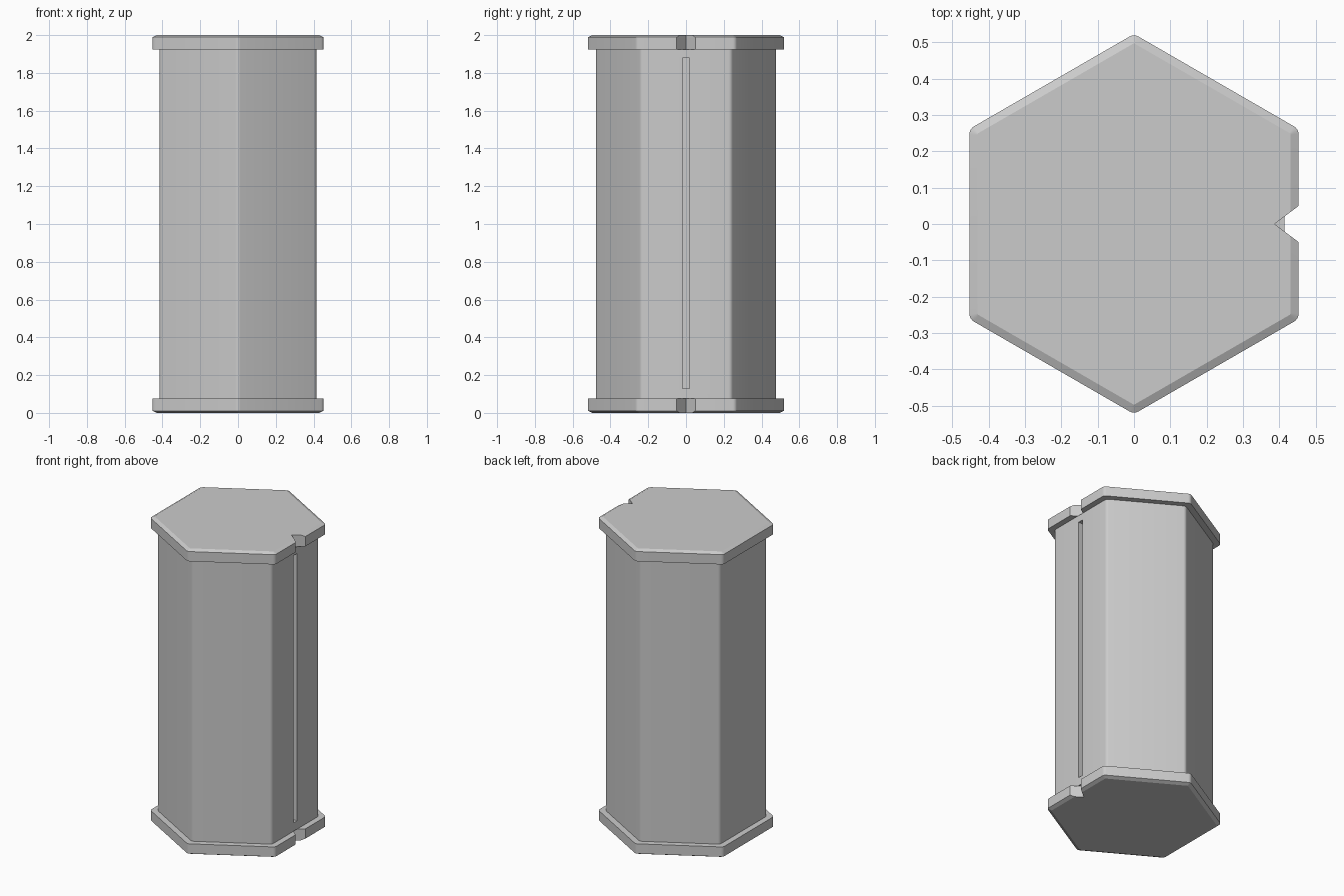
import bpy, bmesh
from math import radians, cos, sin, pi

cube = bpy.data.objects.get("Cube")
if cube:
    bpy.data.objects.remove(cube, do_unlink=True)

grey = bpy.data.materials.new("plain grey")
grey.use_nodes = True
COLOUR = (0.6, 0.6, 0.6, 1)
grey.diffuse_color = COLOUR
grey.node_tree.nodes["Principled BSDF"].inputs["Base Color"].default_value = COLOUR


def rounded_hexagon(apothem, radius, steps=4):
    """Outline with points on the y axis and small rounded corners."""
    reach = (apothem - radius) / cos(pi / 6)
    points = []
    for corner in range(6):
        middle = pi / 6 + corner * pi / 3
        for i in range(steps + 1):
            a = middle + (i / steps - 0.5) * pi / 3
            points.append((reach * cos(middle) + radius * cos(a),
                           reach * sin(middle) + radius * sin(a)))
    return points


def loft(name, sections):
    """Stack outlines given as (z, points) into a closed solid."""
    bm = bmesh.new()
    rings = [[bm.verts.new((x, y, z)) for x, y in pts] for z, pts in sections]
    for low, high in zip(rings, rings[1:]):
        n = len(low)
        for i in range(n):
            j = (i + 1) % n
            bm.faces.new((low[i], low[j], high[j], high[i]))
    bm.faces.new(rings[0])
    bm.faces.new(rings[-1])
    bmesh.ops.recalc_face_normals(bm, faces=bm.faces)
    mesh = bpy.data.meshes.new(name)
    bm.to_mesh(mesh)
    bm.free()
    obj = bpy.data.objects.new(name, mesh)
    bpy.context.collection.objects.link(obj)
    mesh.materials.append(grey)
    return obj


def cut(obj, outline, z0, z1):
    """Carve an upright prism out of a part."""
    cutter = loft("cutter", [(z0, outline), (z1, outline)])
    cutter.hide_render = True
    mod = obj.modifiers.new("cut", "BOOLEAN")
    mod.operation, mod.solver, mod.object = "DIFFERENCE", "EXACT", cutter
    bpy.ops.object.select_all(action="DESELECT")
    bpy.context.view_layer.objects.active = obj
    obj.select_set(True)
    bpy.ops.object.modifier_apply(modifier=mod.name)
    bpy.data.objects.remove(cutter, do_unlink=True)
    bpy.ops.object.shade_smooth_by_angle(angle=radians(22))


# Six-sided body with a narrow upright groove
CAP = 0.075
side = rounded_hexagon(0.415, 0.025)
body = loft("body", [(CAP, side), (2 - CAP, side)])
groove = [(0.375, -0.018), (0.5, -0.018), (0.5, 0.018), (0.375, 0.018)]
cut(body, groove, 0.13, 1.88)

# Matching end caps with a chamfered outer rim and a V notch
notch = [(0.387, 0), (0.52, -0.1), (0.52, 0.1)]
rim = rounded_hexagon(0.453, 0.025)
inset = rounded_hexagon(0.431, 0.006)
for name, outer, direction in (("bottom_cap", 0, 1), ("top_cap", 2, -1)):
    cap = loft(name, [(outer, inset), (outer + direction * 0.011, rim),
                      (outer + direction * CAP, rim)])
    cut(cap, notch, outer - 0.1, outer + 0.1)
